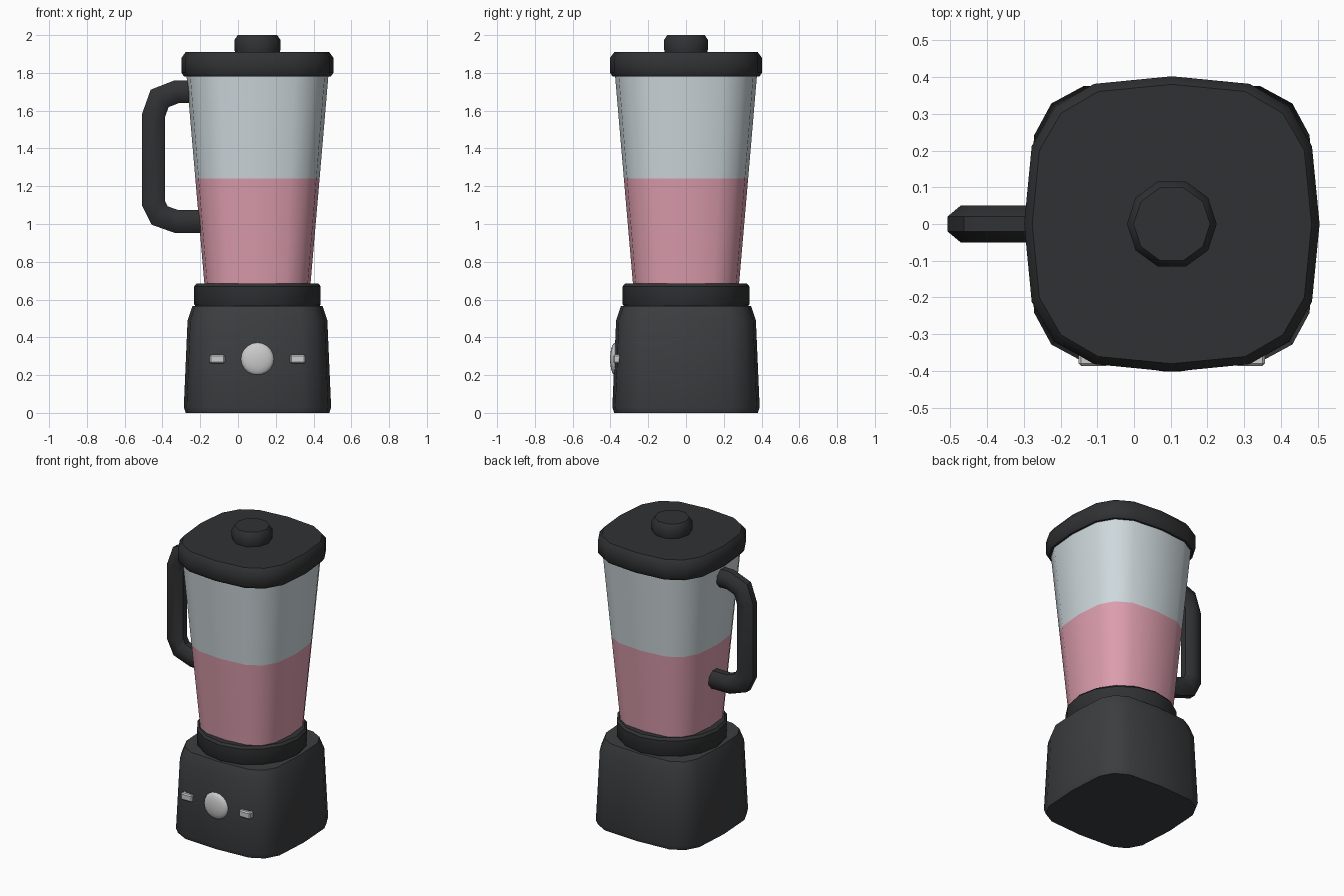
import bpy, bmesh, math
from mathutils import Vector, Matrix

if "Cube" in bpy.data.objects:
    bpy.data.objects.remove(bpy.data.objects["Cube"])

CX = 0.103  # axis of the body


def material(name, rgb):
    m = bpy.data.materials.new(name)
    m.diffuse_color = (*rgb, 1)
    m.use_nodes = True
    m.node_tree.nodes["Principled BSDF"].inputs["Base Color"].default_value = m.diffuse_color
    return m


DARK = material("black_plastic", (0.03, 0.031, 0.033))
BODY = material("charcoal", (0.045, 0.047, 0.05))
GLASS = material("glass", (0.62, 0.69, 0.72))
PINK = material("smoothie", (0.72, 0.34, 0.42))
METAL = material("silver", (0.6, 0.6, 0.6))


def finish(name, bm, mat, angle=40):
    bmesh.ops.recalc_face_normals(bm, faces=bm.faces)
    me = bpy.data.meshes.new(name)
    bm.to_mesh(me)
    bm.free()
    me.materials.append(mat)
    ob = bpy.data.objects.new(name, me)
    bpy.context.collection.objects.link(ob)
    bpy.ops.object.select_all(action='DESELECT')
    ob.select_set(True)
    bpy.context.view_layer.objects.active = ob
    bpy.ops.object.shade_smooth_by_angle(angle=math.radians(angle))
    return ob


def skin(bm, rings):
    """Join rings of points into a closed, capped tube."""
    rings = [[bm.verts.new(p) for p in r] for r in rings]
    n = len(rings[0])
    for a, b in zip(rings, rings[1:]):
        for i in range(n):
            j = (i + 1) % n
            bm.faces.new((a[i], a[j], b[j], b[i]))
    bm.faces.new(rings[0])
    bm.faces.new(rings[-1])


def loft(name, profile, power, mat, sides=16):
    """Stack superellipse sections given as (half width, z)."""
    def section(r, z):
        pts = []
        for i in range(sides):
            t = 2 * math.pi * i / sides
            c, s = math.cos(t), math.sin(t)
            pts.append((CX + r * math.copysign(abs(c) ** (2 / power), c),
                        r * math.copysign(abs(s) ** (2 / power), s), z))
        return pts
    bm = bmesh.new()
    skin(bm, [section(r, z) for r, z in profile])
    return finish(name, bm, mat)


# Body, from the motor base up to the lid
loft("motor_base", [(0.38, 0), (0.39, 0.03), (0.37, 0.49), (0.345, 0.565)], 4, BODY)
loft("collar", [(0.325, 0.56), (0.335, 0.575), (0.335, 0.67), (0.322, 0.685)], 2, DARK)
loft("smoothie", [(0.278, 0.65), (0.329, 1.24)], 3, PINK)
loft("glass_jar", [(0.329, 1.24), (0.376, 1.79)], 3, GLASS)
loft("lid", [(0.388, 1.78), (0.402, 1.80), (0.402, 1.88), (0.38, 1.91)], 3, DARK)
loft("lid_cap", [(0.117, 1.90), (0.122, 1.925), (0.122, 1.975), (0.104, 2.0)], 2, DARK, 10)

# Handle: flattened octagon swept along a path in the xz plane
path = [Vector((x, 0, z)) for x, z in (
    (-0.22, 1.70), (-0.325, 1.70), (-0.415, 1.665), (-0.447, 1.575),
    (-0.447, 1.11), (-0.415, 1.045), (-0.325, 1.013), (-0.185, 1.013))]
rings = []
for i, p in enumerate(path):
    d_in = (p - path[max(i - 1, 0)]).normalized()
    d_out = (path[min(i + 1, len(path) - 1)] - p).normalized()
    tangent = (d_in + d_out).normalized()
    side = Vector((tangent.z, 0, -tangent.x))
    stretch = 1 / max(tangent.dot(d_in), tangent.dot(d_out))
    ring = []
    for k in range(8):
        t = math.pi / 8 + k * math.pi / 4
        ring.append(p + side * (0.065 * stretch * math.cos(t))
                    + Vector((0, 0.054 * math.sin(t), 0)))
    rings.append(ring)
bm = bmesh.new()
skin(bm, rings)
finish("handle", bm, DARK)

# Domed dial
bm = bmesh.new()
bmesh.ops.create_uvsphere(
    bm, u_segments=20, v_segments=10, radius=1,
    matrix=Matrix.Translation((CX, -0.375, 0.285))
    @ Matrix.Diagonal((0.087, 0.027, 0.087, 1)) @ Matrix.Rotation(math.pi / 2, 4, 'X'))
finish("dial", bm, METAL)

# Push buttons on both sides of the dial
for label, s in (("left", -1), ("right", 1)):
    bm = bmesh.new()
    bmesh.ops.create_cube(
        bm, size=1, matrix=Matrix.Translation((CX + s * 0.213, -0.365, 0.285))
        @ Matrix.Diagonal((0.082, 0.042, 0.046, 1)))
    bmesh.ops.bevel(bm, geom=bm.edges[:], offset=0.007, segments=1, affect='EDGES')
    finish(label + "_button", bm, METAL, 30)
